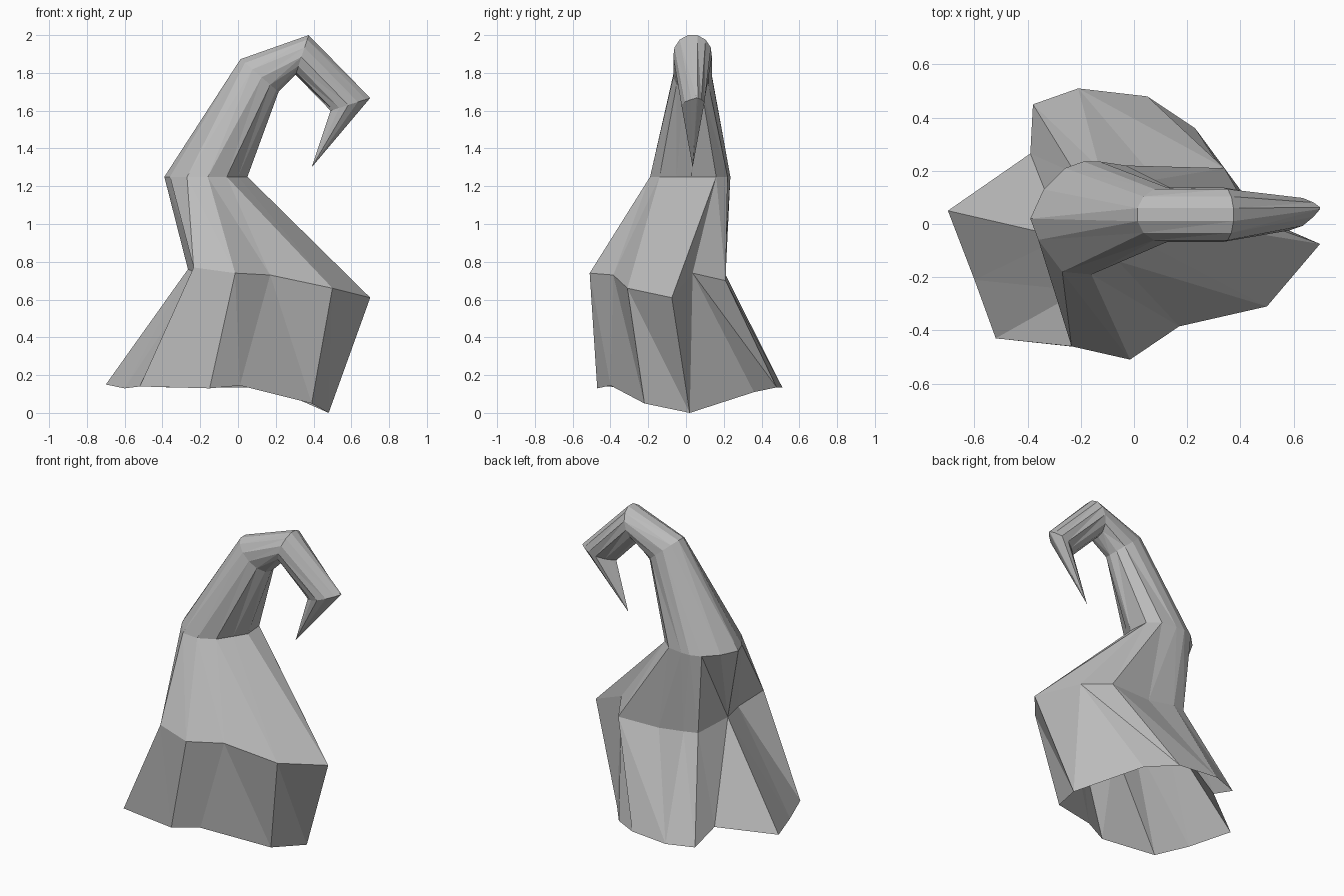
import bpy
import bmesh
from math import sin, cos, pi
from mathutils import Vector

default_cube = bpy.data.objects.get("Cube")
if default_cube:
    bpy.data.objects.remove(default_cube, do_unlink=True)


def make_material(name, colour):
    material = bpy.data.materials.new(name)
    material.use_nodes = True
    material.diffuse_color = colour
    shader = material.node_tree.nodes["Principled BSDF"]
    shader.inputs["Base Color"].default_value = colour
    return material


SIDES = 13

# Ragged lower rim, counter-clockwise from the model's left
rim = [(.48, .02, 0), (.23, .36, .11), (.05, .48, .135), (-.21, .51, .135),
       (-.21, .51, .135), (-.38, .45, .135), (-.39, .265, .2), (-.7, .05, .15),
       (-.6, -.21, .13), (-.52, -.43, .14), (-.15, -.47, .13),
       (.01, -.4, .145), (.39, -.22, .05)]

# Fold line where the flared skirt meets the body; one corner is shared,
# and a recessed gully follows it
notch = (-.265, -.05, .76)
fold = [(.7, -.075, .61), (.44, .035, .74), (.34, .21, .7), (.055, .2, .7),
        (-.13, .21, .73), (-.22, .19, .735), notch, notch, (-.2, -.25, .735),
        (-.235, -.46, .77), (-.015, -.51, .74), (.17, -.385, .73),
        (.5, -.31, .66)]

# Level waist below the horn
waist = [(x, y, 1.25) for x, y in [
    (.05, .03), (.04, .16), (-.03, .22), (-.13, .235), (-.19, .235),
    (-.26, .21), (-.34, .13), (-.39, .02), (-.36, -.06), (-.27, -.18),
    (-.16, -.19), (-.06, -.14), (0, -.05)]]


def horn_ring(inner, outer, half_width, pinch=0):
    """Oval section between two points; pinch sharpens both ends."""
    inner, outer = Vector(inner), Vector(outer)
    centre, axis = (inner + outer) / 2, (inner - outer) / 2
    across = Vector((0, half_width, 0))
    angles = [2 * pi * i / SIDES for i in range(SIDES)]
    return [centre + axis * cos(a) + across * sin(a) * abs(sin(a)) ** pinch
            for a in angles]


# Body first, then the curled horn from its bend to the skewed beak
rings = [rim, fold, waist,
         horn_ring((.215, .035, 1.7), (.01, .035, 1.875), .103),
         horn_ring((.305, .035, 1.79), (.375, .035, 2.003), .103),
         horn_ring((.49, .015, 1.6), (.703, .06, 1.668), .06, 1)]
beak_tip = (.39, .035, 1.3)


def loft(name, sections, tip, material):
    bm = bmesh.new()
    loops = [[bm.verts.new(p) for p in section] for section in sections]
    for low, high in zip(loops, loops[1:]):
        for i in range(SIDES):
            j = (i + 1) % SIDES
            # The crease beside the left corner leans the other way
            if i == 0:
                bm.faces.new((low[i], low[j], high[j]))
                bm.faces.new((low[i], high[j], high[i]))
            else:
                bm.faces.new((low[i], low[j], high[i]))
                bm.faces.new((low[j], high[j], high[i]))
    # Close the last ring to a sharp point
    apex = bm.verts.new(tip)
    for i in range(SIDES):
        bm.faces.new((loops[-1][i], loops[-1][(i + 1) % SIDES], apex))
    # Merge shared corners
    bmesh.ops.remove_doubles(bm, verts=bm.verts[:], dist=.0001)
    mesh = bpy.data.meshes.new(name)
    bm.to_mesh(mesh)
    bm.free()
    mesh.materials.append(material)
    obj = bpy.data.objects.new(name, mesh)
    bpy.context.scene.collection.objects.link(obj)
    return obj


grey = make_material("plain_grey", (.5, .5, .5, 1))
loft("curled_pointed_hood", rings, beak_tip, grey)
